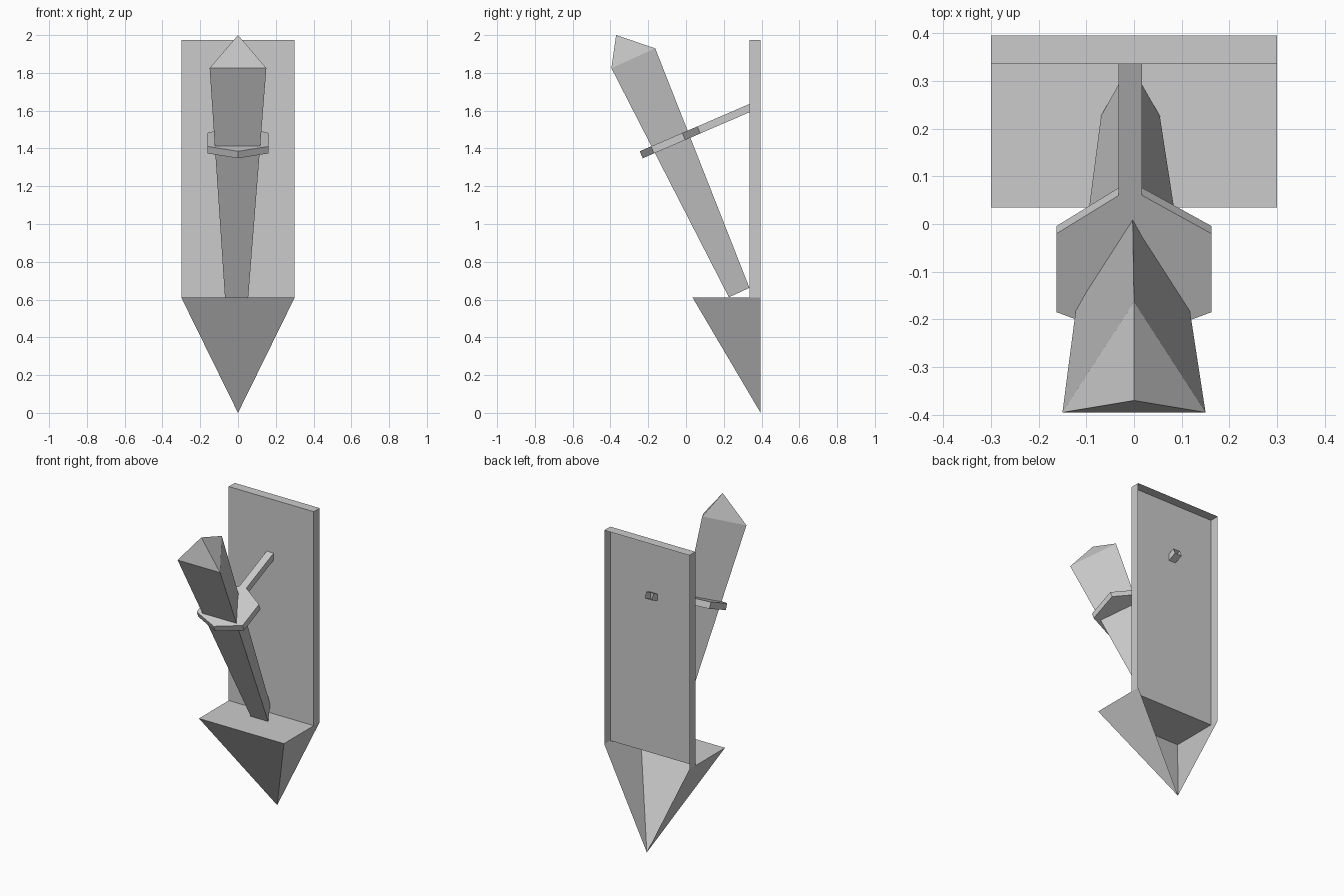
import bpy, bmesh
from mathutils import Vector

if "Cube" in bpy.data.objects:
    bpy.data.objects.remove(bpy.data.objects["Cube"])


def finish(name, bm):
    mesh = bpy.data.meshes.new(name)
    bm.to_mesh(mesh)
    bm.free()
    obj = bpy.data.objects.new(name, mesh)
    bpy.context.collection.objects.link(obj)
    return obj


def add_faces(bm, verts, faces):
    vs = [bm.verts.new(v) for v in verts]
    for f in faces:
        bm.faces.new([vs[i] for i in f])


def drop_faces(bm, direction):
    """Remove the faces that point along a direction."""
    bm.normal_update()
    d = Vector(direction).normalized()
    gone = [f for f in bm.faces if f.normal.dot(d) > 0.99]
    bmesh.ops.delete(bm, geom=gone, context='FACES')


# wall plate: thin box, open at the back and bottom
W, FRONT, BACK, BASE, TOP = 0.30, 0.335, 0.395, 0.61, 1.975
bm = bmesh.new()
bmesh.ops.create_cube(bm, size=1)
for v in bm.verts:
    v.co = (v.co.x * 2 * W,
            BACK if v.co.y > 0 else FRONT,
            TOP if v.co.z > 0 else BASE)
drop_faces(bm, (0, 1, 0))
drop_faces(bm, (0, 0, -1))
finish("wall_plate", bm)

# pointed lower bracket, open against the wall
LIP = 0.035
bm = bmesh.new()
add_faces(bm,
          [(-W, LIP, BASE), (W, LIP, BASE), (W, FRONT, BASE), (-W, FRONT, BASE),
           (W, BACK, BASE), (-W, BACK, BASE), (0, BACK, 0)],
          [(0, 1, 2, 3), (1, 0, 6), (4, 2, 1, 6), (0, 3, 5, 6)])
finish("lower_bracket", bm)

# torch: tapered three-sided shaft with a pointed head
bm = bmesh.new()
add_faces(bm,
          [(-0.069, 0.227, 0.612), (0.054, 0.227, 0.612), (-0.008, 0.336, 0.662),
           (-0.15, -0.395, 1.825), (0.15, -0.395, 1.825), (0, -0.163, 1.93),
           (0, -0.37, 2.0)],
          [(2, 1, 0)]
          + [(i, (i + 1) % 3, 3 + (i + 1) % 3, 3 + i) for i in range(3)]
          + [(3 + i, 3 + (i + 1) % 3, 6) for i in range(3)])
finish("torch", bm)

# holder: hexagonal collar and arm, one sloped slab open at the wall end
outline = [(0, -0.245), (0.162, -0.185), (0.162, -0.02), (0.017, 0.06),
           (0.017, 0.375), (-0.032, 0.375), (-0.032, 0.06),
           (-0.162, -0.02), (-0.162, -0.185)]
SLOPE = 0.431
n = len(outline)
top = [Vector((x, y, 1.385 + (y + 0.245) * SLOPE)) for x, y in outline]
bottom = [p + Vector((0, 0.016, -0.037)) for p in top]
collar = (0, 1, 2, 3, 6, 7, 8)
arm = (3, 4, 5, 6)
bm = bmesh.new()
add_faces(bm, top + bottom,
          [collar, arm]
          + [tuple(n + i for i in reversed(f)) for f in (collar, arm)]
          + [(i, n + i, n + (i + 1) % n, (i + 1) % n) for i in range(n) if i != 4])
finish("torch_holder", bm)
